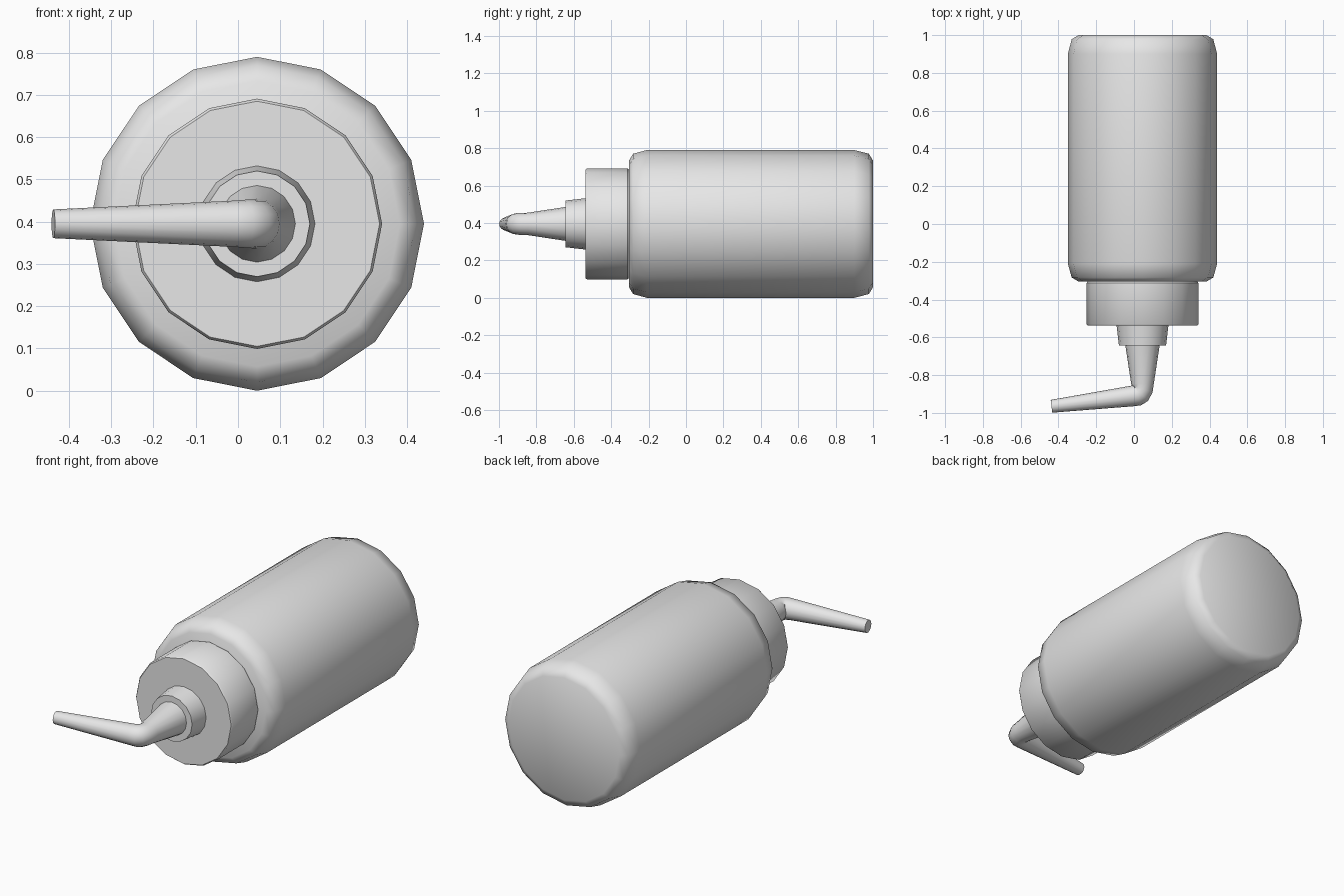
import bpy, bmesh, math
from mathutils import Vector

if "Cube" in bpy.data.objects:
    bpy.data.objects.remove(bpy.data.objects["Cube"])

SIDES = 16
AX, AZ = 0.045, 0.395          # bottle axis, running along y

plastic = bpy.data.materials.new("plain_grey")
plastic.diffuse_color = (0.8, 0.8, 0.8, 1)
plastic.use_nodes = True
plastic.node_tree.nodes["Principled BSDF"].inputs["Base Color"].default_value = plastic.diffuse_color


def tube(name, rings, smooth_angle):
    """Skin 16-sided rings: (x, y, radius, heading); heading 0 faces -y, 90 faces -x."""
    bm = bmesh.new()
    loops = []
    for x, y, r, heading in rings:
        h = math.radians(heading)
        side = Vector((math.cos(h), -math.sin(h), 0))
        loop = []
        for i in range(SIDES):
            a = 2 * math.pi * i / SIDES
            p = Vector((x, y, AZ)) + side * r * math.cos(a)
            p.z += r * math.sin(a)
            loop.append(bm.verts.new(p))
        loops.append(loop)
    for a, b in zip(loops, loops[1:]):
        for i in range(SIDES):
            j = (i + 1) % SIDES
            bm.faces.new((a[i], a[j], b[j], b[i]))
    bm.faces.new(loops[0])
    bm.faces.new(loops[-1])
    bmesh.ops.recalc_face_normals(bm, faces=bm.faces)
    mesh = bpy.data.meshes.new(name)
    bm.to_mesh(mesh)
    bm.free()
    mesh.materials.append(plastic)
    obj = bpy.data.objects.new(name, mesh)
    bpy.context.collection.objects.link(obj)
    bpy.ops.object.select_all(action='DESELECT')
    obj.select_set(True)
    bpy.context.view_layer.objects.active = obj
    bpy.ops.object.shade_smooth_by_angle(angle=math.radians(smooth_angle))
    return obj


def lathe(name, profile, smooth_angle):
    """Turn a (y, radius) profile around the bottle axis."""
    return tube(name, [(AX, y, r, 0) for y, r in profile], smooth_angle)


# Bottle body with rounded shoulders and base
lathe("bottle_body", [(1.0, 0.338), (0.978, 0.375), (0.90, 0.395),
                      (-0.21, 0.395), (-0.283, 0.375), (-0.305, 0.338)], 55)

# Screw cap with slightly eased rims
lathe("screw_cap", [(-0.303, 0.288), (-0.312, 0.296), (-0.53, 0.296),
                    (-0.538, 0.290)], 40)

# Tapered collar at the spout root
lathe("spout_collar", [(-0.53, 0.138), (-0.643, 0.125)], 40)

# Bent, tapering spout
tube("bent_spout", [(AX, -0.635, 0.092, 0), (AX, -0.845, 0.060, 0),
                    (0.043, -0.873, 0.058, 18), (0.034, -0.895, 0.058, 45),
                    (0.018, -0.906, 0.057, 70), (-0.005, -0.910, 0.055, 83),
                    (-0.437, -0.965, 0.034, 83)], 40)
